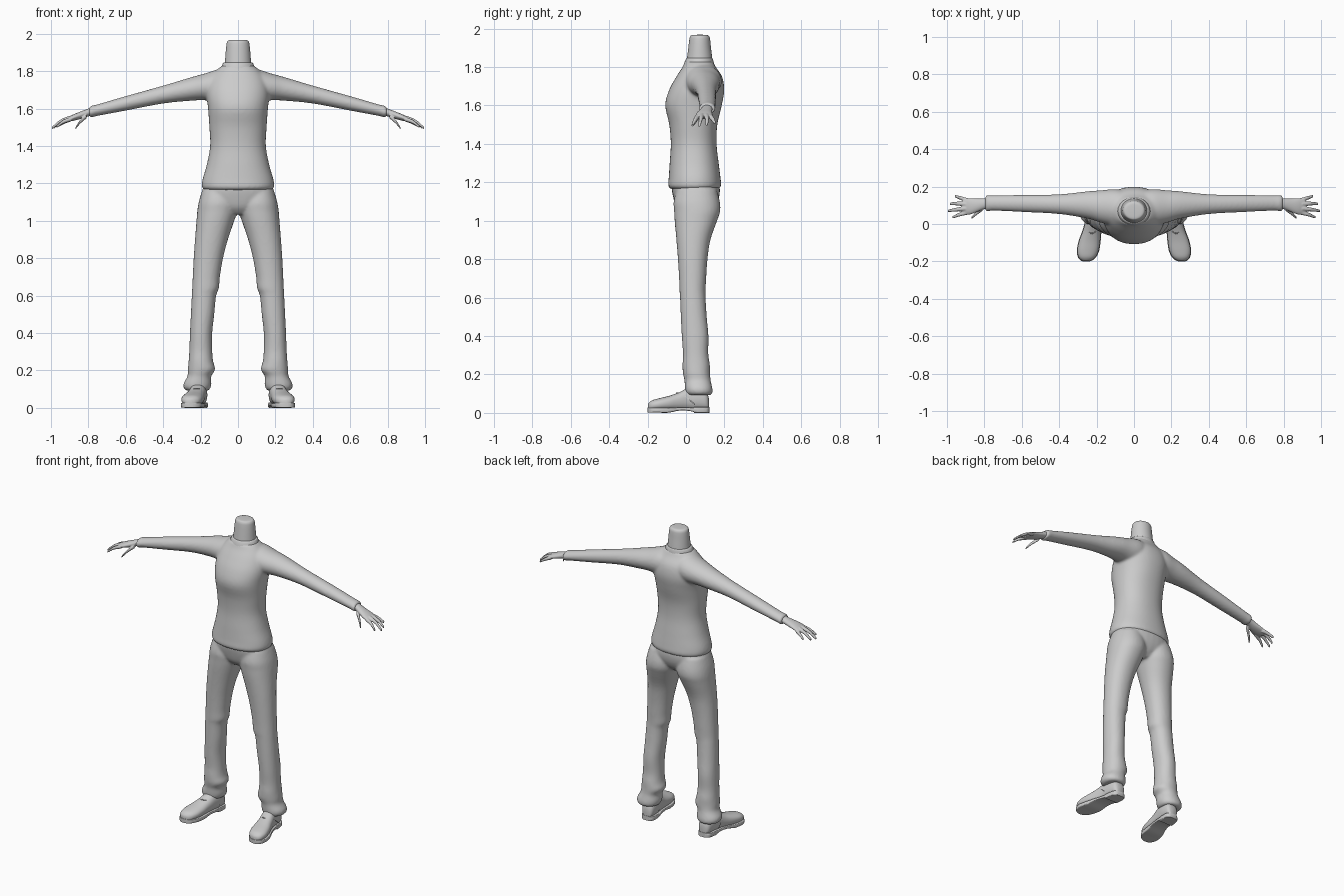
import bpy, bmesh, math
from mathutils import Vector

X, Y, Z = Vector((1, 0, 0)), Vector((0, 1, 0)), Vector((0, 0, 1))


def spline(rows, steps):
    """Catmull-Rom interpolation of a list of equal-length tuples."""
    rows = [tuple(r) for r in rows]
    out = []
    for i in range(len(rows) - 1):
        p = [rows[max(i - 1, 0)], rows[i], rows[i + 1], rows[min(i + 2, len(rows) - 1)]]
        for k in range(steps):
            t = k / steps
            out.append(tuple(0.5 * (2 * b + (c - a) * t + (2 * a - 5 * b + 4 * c - d) * t * t
                                    + (3 * b - a - 3 * c + d) * t ** 3)
                             for a, b, c, d in zip(*p)))
    return out + [rows[-1]]


def loft(bm, rows, u, v, power=2.0, steps=4, n=32):
    """Closed tube through rows of (x, y, z, radius along u, radius along v)."""
    rings = []
    for x, y, z, a, b in spline(rows, steps):
        ring = []
        for i in range(n):
            t = 2 * math.pi * i / n
            c, s = math.cos(t), math.sin(t)
            cu = math.copysign(abs(c) ** (2 / power), c) * a
            sv = math.copysign(abs(s) ** (2 / power), s) * b
            ring.append(bm.verts.new(Vector((x, y, z)) + u * cu + v * sv))
        rings.append(ring)
    faces = [bm.faces.new((r[i], r[(i + 1) % n], q[(i + 1) % n], q[i]))
             for r, q in zip(rings, rings[1:]) for i in range(n)]
    faces += [bm.faces.new(rings[0]), bm.faces.new(rings[-1])]
    bmesh.ops.recalc_face_normals(bm, faces=faces)


def finish(name, bm, voxel=0, smooth=0, mirror=False):
    """Turn the bmesh into an object; voxel fuses overlapping tubes."""
    me = bpy.data.meshes.new(name)
    bm.to_mesh(me)
    bm.free()
    me.polygons.foreach_set("use_smooth", [True] * len(me.polygons))
    me.set_sharp_from_angle(angle=math.radians(45))
    ob = bpy.data.objects.new(name, me)
    bpy.context.collection.objects.link(ob)
    if voxel:
        m = ob.modifiers.new("fuse", 'REMESH')
        m.mode, m.voxel_size, m.use_smooth_shade = 'VOXEL', voxel, True
    if smooth:
        m = ob.modifiers.new("soften", 'SMOOTH')
        m.factor, m.iterations = 0.5, smooth
    if mirror:
        ob.modifiers.new("mirror", 'MIRROR')
    return ob


def upright(rows, cx=0):
    """(z, half width, front y, back y) -> loft rows."""
    return [(cx, (f + k) / 2, z, w, (k - f) / 2) for z, w, f, k in rows]


# Sweater: torso and two sleeves fused
bm = bmesh.new()
loft(bm, upright([
    (1.165, .178, -.078, .168), (1.18, .193, -.093, .183), (1.22, .19, -.09, .18),
    (1.3, .167, -.085, .17), (1.4, .149, -.079, .159), (1.5, .153, -.087, .163),
    (1.6, .16, -.108, .186), (1.68, .168, -.088, .199), (1.75, .155, -.05, .188),
    (1.80, .12, -.018, .155), (1.83, .085, -.005, .14)]), X, Y, 2.2, n=48)
sleeve = [(.03, 1.735, .08, .082, .09), (.10, 1.727, .085, .088, .098),
          (.18, 1.716, .071, .094, .086), (.25, 1.705, .063, .102, .073),
          (.4, 1.675, .048, .106, .053), (.6, 1.628, .039, .11, .046),
          (.75, 1.592, .031, .112, .041), (.775, 1.586, .032, .111, .043),
          (.795, 1.581, .029, .11, .042)]
for s in (1, -1):
    loft(bm, [(s * x, y, z, ry, rz) for x, z, rz, y, ry in sleeve], Y, Z)
finish("sweater", bm, .008, 8)

# Rolled collar and neck stump
bm = bmesh.new()
loft(bm, upright([(1.785, .098, -.02, .15), (1.805, .094, -.014, .147),
                  (1.83, .086, -.006, .143), (1.845, .078, .002, .138),
                  (1.847, .068, .012, .13)]), X, Y)
finish("collar", bm)
bm = bmesh.new()
loft(bm, upright([(1.80, .076, .0, .14), (1.85, .07, .006, .136), (1.90, .066, .012, .13),
                  (1.94, .062, .017, .126), (1.957, .058, .021, .122),
                  (1.966, .048, .03, .112), (1.968, .02, .06, .085)]), X, Y)
finish("neck", bm)

# Hands: palm, four fingers and thumb
bm = bmesh.new()
loft(bm, [(.76, .11, 1.59, .032, .024), (.80, .108, 1.579, .029, .021),
          (.84, .10, 1.565, .036, .02), (.88, .094, 1.552, .044, .017),
          (.915, .095, 1.54, .041, .011)], Y, Z, n=24)
fingers = [((.89, .062, 1.545), (.935, .05, 1.529), (.97, .035, 1.502)),
           ((.90, .083, 1.549), (.95, .077, 1.531), (.995, .07, 1.495)),
           ((.90, .106, 1.548), (.945, .109, 1.530), (.985, .108, 1.499)),
           ((.89, .126, 1.544), (.925, .138, 1.530), (.957, .149, 1.510)),
           ((.81, .082, 1.56), (.845, .055, 1.528), (.868, .033, 1.496))]
for path in fingers:
    loft(bm, [(*p, r, r) for p, r in zip(path, (.0125, .0105, .007))], Y, Z, n=14)
finish("hands", bm, .0035, 3, mirror=True)

# Trousers: hips and two creased legs fused
bm = bmesh.new()
loft(bm, upright([(1.25, .165, -.065, .155), (1.18, .186, -.075, .175),
                  (1.12, .195, -.066, .172), (1.07, .15, -.05, .15),
                  (1.035, .08, -.02, .115)]), X, Y, 2.2)
# (z, inner x, outer x, front y, back y)
leg = [(1.16, .01, .193, -.05, .16), (1.1, .0, .21, -.064, .176),
       (1.05, .004, .218, -.062, .178), (1.0, .02, .222, -.059, .162),
       (.9, .054, .23, -.05, .127), (.8, .08, .237, -.042, .112),
       (.7, .097, .242, -.036, .105), (.64, .102, .245, -.034, .102),
       (.60, .117, .247, -.031, .102), (.5, .127, .252, -.027, .108),
       (.4, .138, .257, -.022, .117), (.31, .138, .26, -.016, .116),
       (.25, .133, .264, -.018, .124), (.205, .122, .268, -.016, .126),
       (.17, .143, .27, -.008, .128), (.13, .142, .291, -.006, .137),
       (.105, .148, .29, -.002, .138), (.092, .16, .275, .01, .128)]
for s in (1, -1):
    loft(bm, [(s * (i + o) / 2, (f + k) / 2, z, (o - i) / 2, (k - f) / 2)
              for z, i, o, f, k in leg], X, Y, 2.15)
finish("trousers", bm, .008, 5)

# Shoes: (y, centre x, half width, top z) shared by the upper and the sole
shape = [(.119, .205, .022, .075), (.105, .206, .038, .11), (.06, .209, .045, .128),
         (.01, .215, .045, .128), (-.04, .226, .049, .105), (-.09, .237, .056, .088),
         (-.14, .246, .057, .076), (-.175, .251, .046, .066), (-.193, .254, .028, .053),
         (-.199, .255, .01, .042)]
bm = bmesh.new()
loft(bm, [(x, y, (.012 + t) / 2, w, (t - .012) / 2) for y, x, w, t in shape], X, Z, 2.3)
finish("shoe_uppers", bm, mirror=True)
bm = bmesh.new()
loft(bm, [(x, y * 1.01, .02 if -.06 < y < .05 else .014, w + .003,
           .009 if -.06 < y < .05 else .013) for y, x, w, t in shape], X, Z, 8)
finish("shoe_soles", bm, mirror=True)
bm = bmesh.new()
loft(bm, [(.212, .042, .015, .046, .015), (.209, .07, .015, .047, .015),
          (.206, .105, .015, .041, .015), (.205, .121, .015, .024, .015)], X, Z, 10)
finish("shoe_heels", bm, mirror=True)

# Stitched seam where each shoe opens across the instep
bm = bmesh.new()
loft(bm, [(.268, .045, .045, .003, .003), (.262, -.005, .085, .003, .003),
          (.243, -.04, .098, .003, .003), (.226, -.05, .103, .003, .003),
          (.205, -.04, .101, .003, .003), (.182, -.005, .085, .003, .003),
          (.166, .045, .045, .003, .003)], Y, Z, n=8)
finish("shoe_seams", bm, mirror=True)
